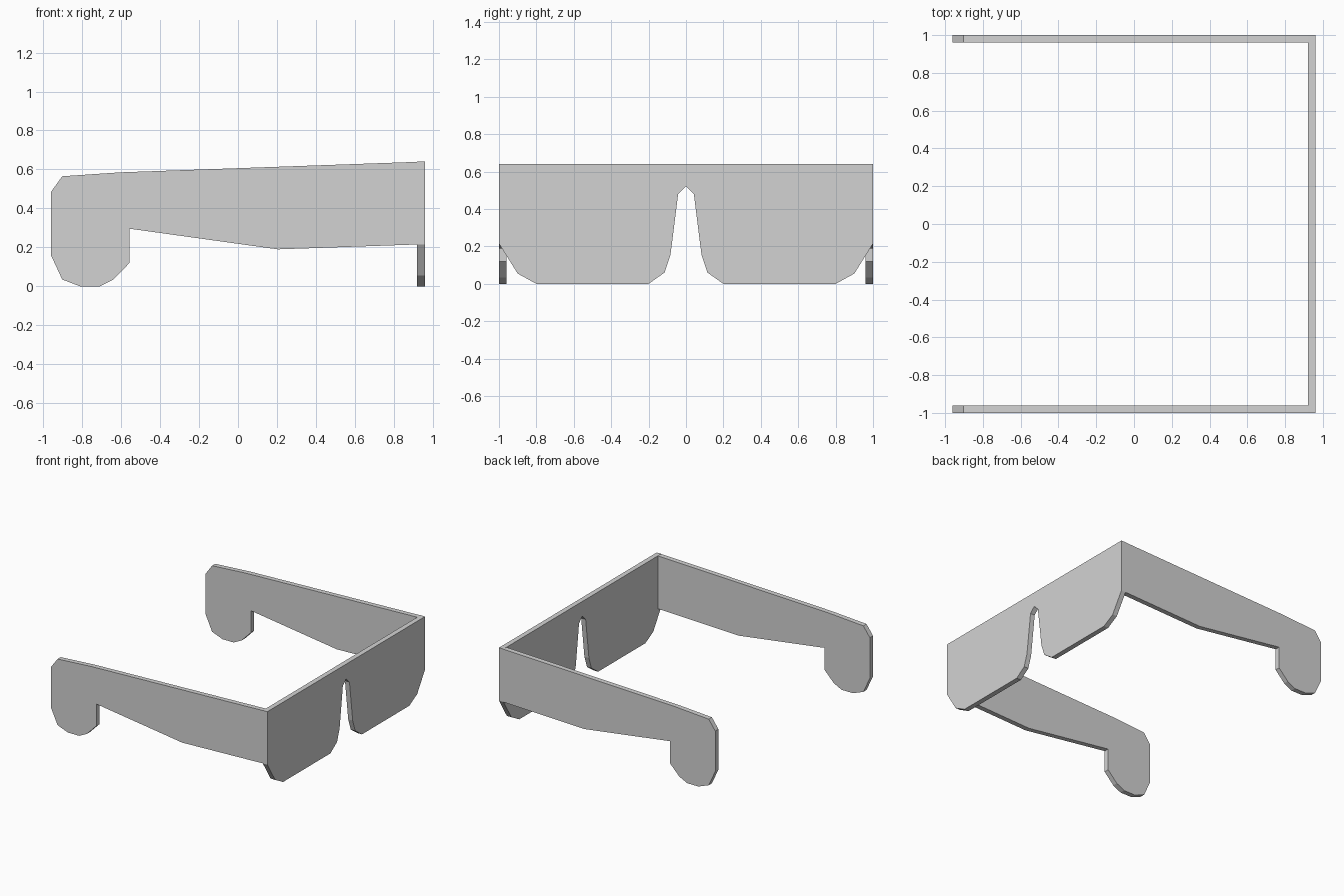
import bpy, bmesh
from mathutils import Vector

if "Cube" in bpy.data.objects:
    bpy.data.objects.remove(bpy.data.objects["Cube"])

grey = bpy.data.materials.new("light grey")
grey.diffuse_color = (0.65, 0.65, 0.65, 1)
grey.use_nodes = True
grey.node_tree.nodes["Principled BSDF"].inputs["Base Color"].default_value = grey.diffuse_color


def plate(name, points, offset):
    """Extrude a closed 3D outline into a flat plate."""
    bm = bmesh.new()
    face = bm.faces.new([bm.verts.new(p) for p in points])
    ext = bmesh.ops.extrude_face_region(bm, geom=[face], use_keep_orig=True)
    verts = [v for v in ext["geom"] if isinstance(v, bmesh.types.BMVert)]
    bmesh.ops.translate(bm, verts=verts, vec=Vector(offset))
    bmesh.ops.recalc_face_normals(bm, faces=bm.faces)
    mesh = bpy.data.meshes.new(name)
    bm.to_mesh(mesh)
    bm.free()
    mesh.materials.append(grey)
    obj = bpy.data.objects.new(name, mesh)
    bpy.context.collection.objects.link(obj)
    return obj


# Front panel: half outline in (y, z), mirrored around the nose notch
half = [(1, 0.64), (1, 0.215), (0.9, 0.055), (0.8, 0), (0.2, 0),
        (0.115, 0.06), (0.083, 0.155), (0.042, 0.48)]
outline = half + [(0, 0.522)] + [(-y, z) for y, z in reversed(half)]
plate("front_panel", [(0.92, y, z) for y, z in outline], (0.04, 0, 0))

# Temple arms with hooked ear ends: outline in (x, z)
arm = [(0.92, 0.639), (-0.605, 0.585), (-0.902, 0.565), (-0.96, 0.485),
       (-0.96, 0.16), (-0.902, 0.035), (-0.81, 0), (-0.71, 0),
       (-0.64, 0.035), (-0.557, 0.12), (-0.557, 0.296), (0.205, 0.19),
       (0.92, 0.215)]
for name, side in (("right_arm", -1), ("left_arm", 1)):
    plate(name, [(x, side, z) for x, z in arm], (0, -side * 0.04, 0))
